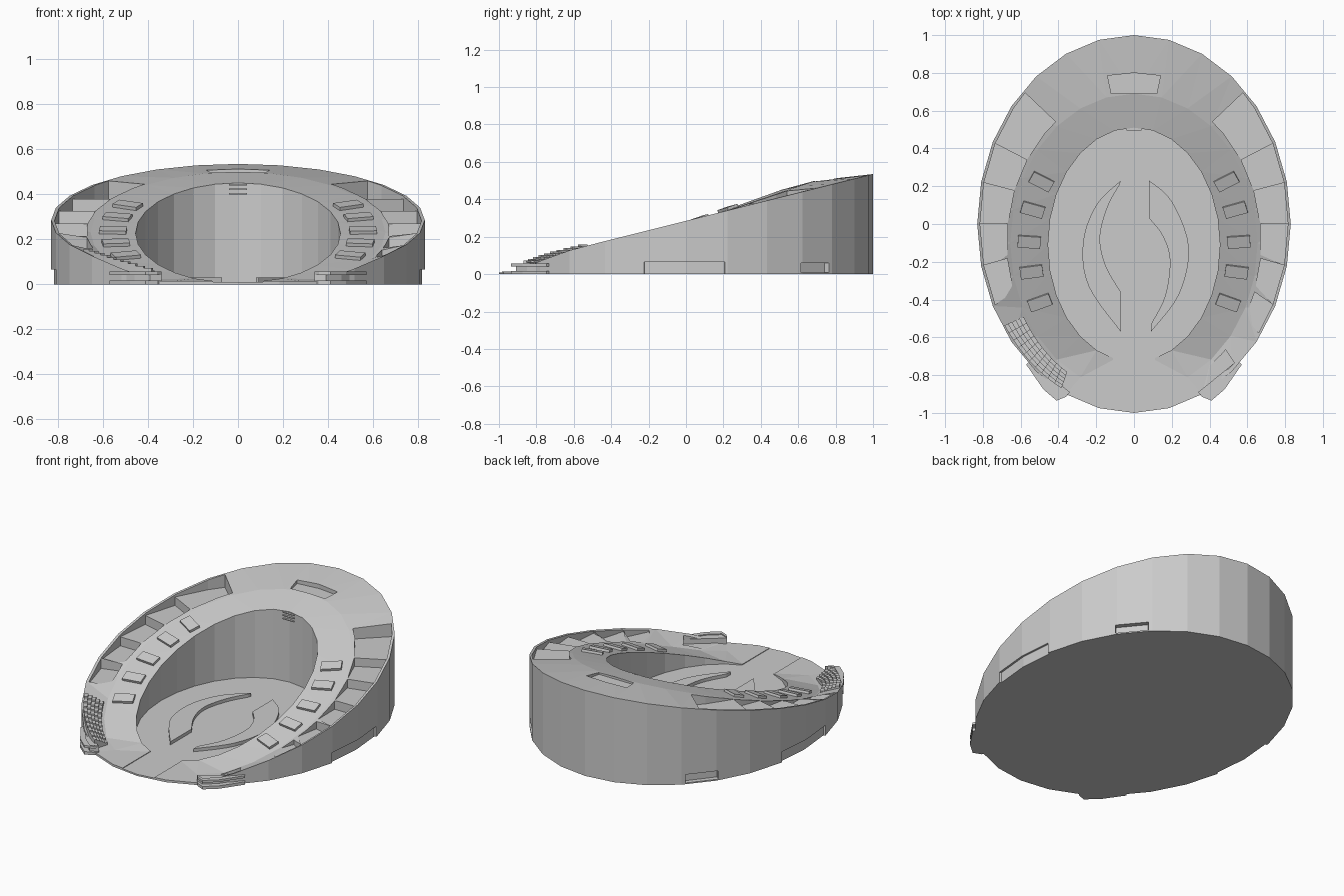
import bpy, bmesh
from math import sin, cos, radians
from mathutils import Vector, Matrix

if "Cube" in bpy.data.objects:
    bpy.data.objects.remove(bpy.data.objects["Cube"])

N = 28
STEP = 360 / N


def ellipse(a, rx, ry, cy, k=1.0):
    return rx * k * cos(radians(a)), cy + ry * k * sin(radians(a))


def outer(a, k=1.0):
    return ellipse(a, 0.83, 1.0, 0.0, k)


def middle(a, k=1.0):
    return ellipse(a, 0.655, 0.79, -0.10, k)


def inner(a, k=1.0):
    return ellipse(a, 0.455, 0.62, -0.11, k)


def rim_z(y):
    if y < -0.88:
        return 0.014
    if y < -0.6:
        return 0.135 + (y + 0.6) * 0.36
    return 0.285 + 0.25 * y


def mid_z(y):
    return max(0.014, 0.265 + 0.34 * y)


def in_z(y):
    return max(0.014, 0.267 + 0.36 * y)


def finish(bm, name):
    bmesh.ops.recalc_face_normals(bm, faces=bm.faces[:])
    me = bpy.data.meshes.new(name)
    bm.to_mesh(me)
    bm.free()
    ob = bpy.data.objects.new(name, me)
    bpy.context.collection.objects.link(ob)
    return ob


def prism(pts, z0, z1, name):
    bm = bmesh.new()
    lo = [bm.verts.new((x, y, z0)) for x, y in pts]
    hi = [bm.verts.new((x, y, z1)) for x, y in pts]
    bm.faces.new(lo)
    bm.faces.new(hi)
    n = len(pts)
    for i in range(n):
        j = (i + 1) % n
        bm.faces.new((lo[i], lo[j], hi[j], hi[i]))
    return finish(bm, name)


def cut(target, cutter):
    m = target.modifiers.new("cut", 'BOOLEAN')
    m.operation = 'DIFFERENCE'
    m.solver = 'EXACT'
    m.object = cutter
    bpy.context.view_layer.objects.active = target
    bpy.ops.object.modifier_apply(modifier=m.name)
    bpy.data.objects.remove(cutter)


def sector(s, a0, a1, out_k, in_fn, in_k, shift=0):
    """Plan outline between two rings from angle a0 to a1, s = side."""
    angs = [a0] + [i * STEP for i in range(-N, N) if a0 + .5 < i * STEP < a1 - .5] + [a1]
    pts = [outer(a, out_k) for a in angs] + [in_fn(a + shift, in_k) for a in reversed(angs)]
    return [(s * x, y) for x, y in pts]


# Main sloping bowl: outer wall, roof ring, inner slope, inner wall, arena floor
bm = bmesh.new()
loops = []
for fn, zf in ((outer, lambda y: 0.0), (outer, rim_z), (middle, mid_z),
               (inner, in_z), (inner, lambda y: 0.010)):
    ring = []
    for i in range(N):
        x, y = fn(i * STEP)
        ring.append(bm.verts.new((x, y, zf(y))))
    loops.append(ring)
for A, B in zip(loops, loops[1:]):
    for i in range(N):
        j = (i + 1) % N
        bm.faces.new((A[i], A[j], B[j], B[i]))
bm.faces.new(loops[0])
bm.faces.new(loops[-1])
bmesh.ops.triangulate(bm, faces=[f for f in bm.faces if len(f.verts) == 4])
bowl = finish(bm, "stadium_bowl")

# Stepped terraces, shallow doors and entrance pockets on both sides
terraces = [(25.7, 45), (12.86, 25.7), (0, 12.86), (-12.86, 0), (-25.7, -12.86)]
for s in (1, -1):
    steps = terraces + ([(-36, -25.7)] if s == 1 else [])
    for a0, a1 in steps:
        tread = rim_z(outer(a0)[1]) - 0.015
        cut(bowl, prism(sector(s, a0, a1, 0.982, middle, 1.03, 7), tread, 0.8, "cutter"))
    cut(bowl, prism(sector(s, -13, 12, 1.1, outer, 0.985), -0.1, 0.065, "cutter"))
    cut(bowl, prism(sector(s, 38, 50, 1.1, outer, 0.965), 0.008, 0.06, "cutter"))
cut(bowl, prism(sector(1, -62, -49, 0.975, middle, 1.03, 5), 0.02, 0.8, "cutter"))

# Slot in the high roof and open passage at the front
cut(bowl, prism([(-.12, .69), (.12, .69), (.14, .785), (0, .80), (-.14, .785)],
                0.485, 0.8, "cutter"))
cut(bowl, prism([(-.11, -1.1), (.11, -1.1), (.11, -.6), (-.11, -.6)], 0.010, 0.5, "cutter"))


# Raised tabs on the inner slope
def slope_point(a, t):
    xi, yi = inner(a)
    xm, ym = middle(a)
    return Vector((xi, yi, in_z(yi))).lerp(Vector((xm, ym, mid_z(ym))), t)


for s in (1, -1):
    for a in (28, 15, 1, -12, -26):
        r = (slope_point(a, 1) - slope_point(a, 0)).normalized()
        t = slope_point(a + 2, .5) - slope_point(a - 2, .5)
        t = (t - r * t.dot(r)).normalized()
        n = r.cross(t)
        c = slope_point(a, 0.5)
        bm = bmesh.new()
        bmesh.ops.create_cube(bm, size=1)
        rot = Matrix((r, t, n)).transposed().to_4x4()
        bm.transform(Matrix.Translation(c) @ rot @ Matrix.Diagonal((.12, .065, .03, 1)))
        bm.transform(Matrix.Diagonal((s, 1, 1, 1)))
        finish(bm, "slope_tab")


# Curved platforms on the arena floor
def smooth(pts, n=5):
    out = []
    for i in range(len(pts) - 1):
        p = [Vector(pts[max(0, min(len(pts) - 1, i + k))]) for k in (-1, 0, 1, 2)]
        for q in range(n):
            t = q / n
            v = .5 * (2 * p[1] + (p[2] - p[0]) * t + (2 * p[0] - 5 * p[1] + 4 * p[2] - p[3]) * t * t
                      + (3 * p[1] - p[0] - 3 * p[2] + p[3]) * t ** 3)
            out.append((v.x, v.y))
    return out + [pts[-1]]


prism(smooth([(-.07, .23), (-.2, .1), (-.27, -.1), (-.24, -.33), (-.07, -.57)])
      + smooth([(-.07, -.36), (-.15, -.22), (-.18, -.07), (-.14, .09), (-.075, .21)]),
      0, 0.03, "left_platform")
prism(smooth([(.08, .23), (.2, .12), (.29, -.12), (.24, -.37), (.09, -.57)])
      + smooth([(.09, -.53), (.165, -.38), (.19, -.19), (.15, -.06), (.08, .03)]),
      0, 0.03, "right_platform")

# Low front entrance walls with a lintel
for s in (1, -1):
    path = [(.36, -.915), (.41, -.935), (.48, -.875), (.57, -.745)]
    back = [(x - .02, y + .025) for x, y in reversed(path)]
    pts = [(s * x, y) for x, y in path + back]
    prism(pts, 0, 0.018, "entrance_sill")
    prism(pts, 0.042, 0.056, "entrance_lintel")
    prism([(s * x, y) for x, y in back], 0, 0.05, "entrance_back")

# Gridded seating block at the front left
bm = bmesh.new()
ROWS, COLS = 10, 5
for i in range(ROWS):
    for j in range(COLS):
        def at(u, v):
            a = -33 - 29 * u
            p, q = Vector(outer(a, 0.985)), Vector(middle(a + 4, 1.02))
            return p.lerp(q, v)
        quad = [at((i + di) / ROWS, (j + dj) / COLS) for di, dj in ((0, 0), (1, 0), (1, 1), (0, 1))]
        top = 0.158 - 0.0095 * i - 0.010 * j
        lo = [bm.verts.new((-p.x, p.y, 0.005)) for p in quad]
        hi = [bm.verts.new((-p.x, p.y, max(top, 0.02))) for p in quad]
        bm.faces.new(hi)
        bm.faces.new(lo)
        for k in range(4):
            m = (k + 1) % 4
            bm.faces.new((lo[k], lo[m], hi[m], hi[k]))
finish(bm, "seating_block")

# Thin bars on the back of the inner wall
for z in (0.40, 0.42, 0.44):
    prism([(-.04, .495), (.04, .495), (.04, .515), (-.04, .515)], z, z + .005, "wall_bar")
